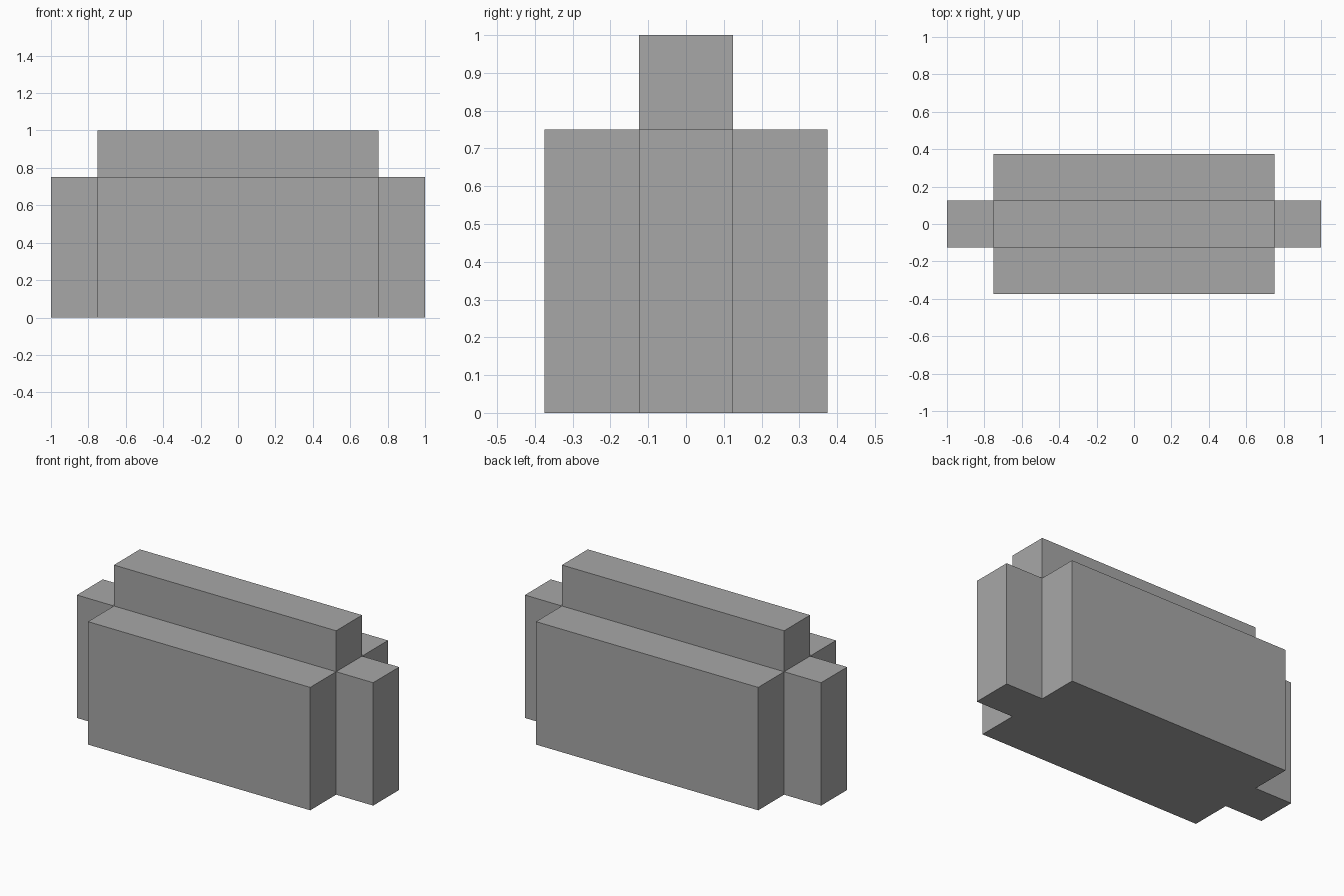
import bpy, bmesh
from mathutils import Matrix, Vector

if "Cube" in bpy.data.objects:
    bpy.data.objects.remove(bpy.data.objects["Cube"])

STEP = 0.25  # how far each slab stands out from the core

grey = bpy.data.materials.new("mid grey")
grey.diffuse_color = (0.39, 0.39, 0.39, 1.0)
grey.use_nodes = True
grey.node_tree.nodes["Principled BSDF"].inputs["Base Color"].default_value = grey.diffuse_color

# Core bar: 1.5 x 0.25 x 0.75, standing on the ground
bm = bmesh.new()
bmesh.ops.create_cube(bm, size=1.0, matrix=Matrix.Translation((0, 0, 0.375))
                      @ Matrix.Diagonal((1.5, 0.25, 0.75, 1.0)))
bm.normal_update()

# Push every face except the bottom straight outward
outer = [f for f in bm.faces if f.normal.z > -0.5]
normals = [f.normal.copy() for f in outer]
for face, normal in zip(outer, normals):
    raised = bmesh.ops.extrude_discrete_faces(bm, faces=[face])["faces"][0]
    bmesh.ops.translate(bm, verts=raised.verts[:], vec=normal * STEP)
bmesh.ops.recalc_face_normals(bm, faces=bm.faces[:])

mesh = bpy.data.meshes.new("stepped_block")
bm.to_mesh(mesh)
bm.free()
mesh.materials.append(grey)
bpy.context.collection.objects.link(bpy.data.objects.new("stepped_block", mesh))
